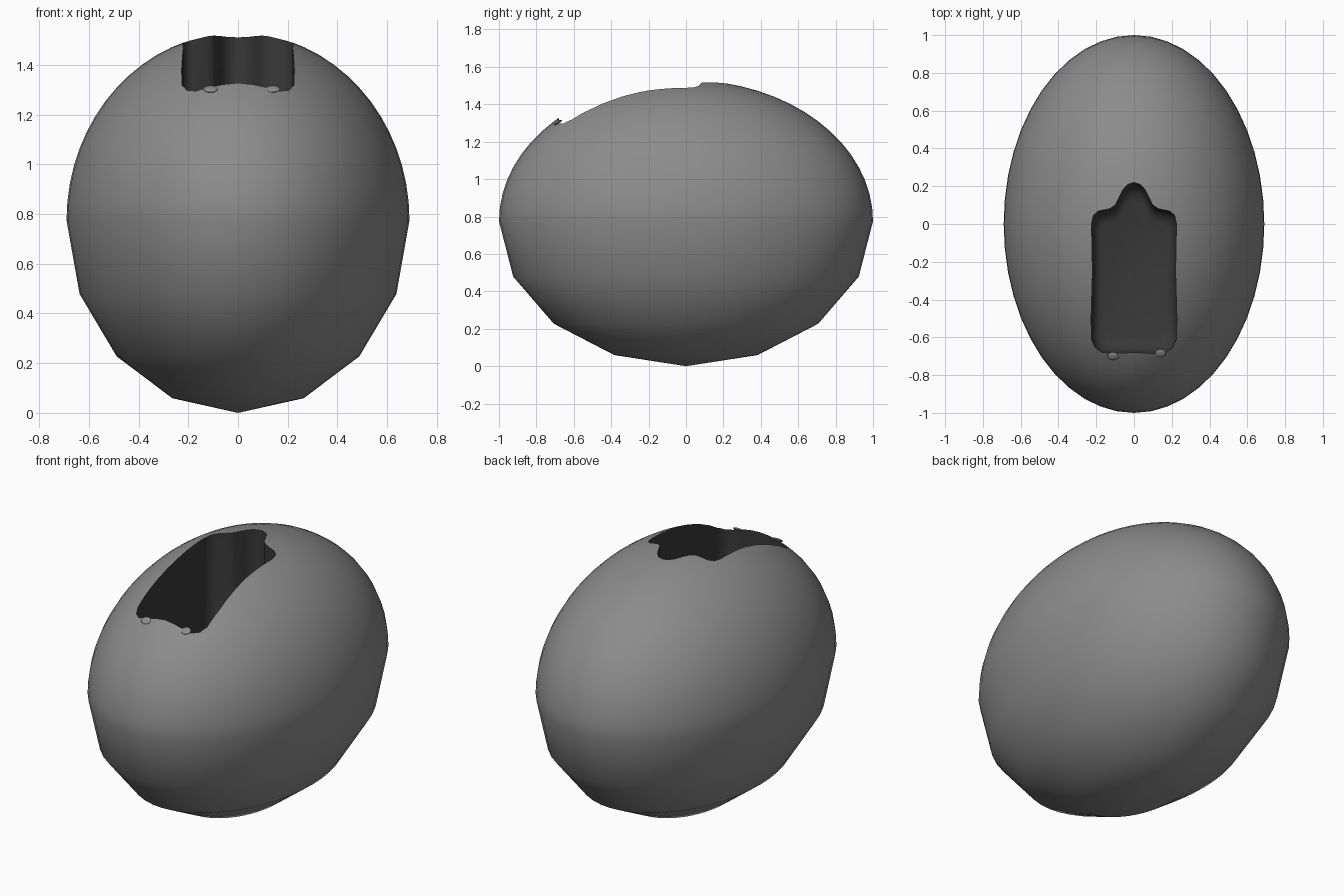
import bpy, bmesh, math

if "Cube" in bpy.data.objects:
    bpy.data.objects.remove(bpy.data.objects["Cube"])

RX, RY, MID, TOP = 0.69, 1.0, 0.775, 0.755
SEG = 48


def make_material(name, v):
    m = bpy.data.materials.new(name)
    m.diffuse_color = (v, v, v, 1)
    m.use_nodes = True
    m.node_tree.nodes["Principled BSDF"].inputs["Base Color"].default_value = m.diffuse_color
    return m


shell_mat = make_material("shell_grey", 0.26)
pocket_mat = make_material("pocket_dark", 0.04)


def make_object(name, bm, slot):
    bmesh.ops.recalc_face_normals(bm, faces=bm.faces[:])
    for f in bm.faces:
        f.material_index = slot
    mesh = bpy.data.meshes.new(name)
    bm.to_mesh(mesh)
    bm.free()
    mesh.materials.append(shell_mat)
    mesh.materials.append(pocket_mat)
    ob = bpy.data.objects.new(name, mesh)
    bpy.context.collection.objects.link(ob)
    return ob


# egg body: coarse rings below the middle, fine rings above
bm = bmesh.new()
angles = [-67.5, -45, -22.5] + [i * 90 / 16 for i in range(16)]
rings = []
for a in map(math.radians, angles):
    z = MID + math.sin(a) * (TOP if a > 0 else MID)
    r = math.cos(a)
    rings.append([bm.verts.new((RX * r * math.cos(t), RY * r * math.sin(t), z))
                  for t in (math.tau * i / SEG for i in range(SEG))])
south = bm.verts.new((0, 0, 0))
north = bm.verts.new((0, 0, MID + TOP))
for i in range(SEG):
    j = (i + 1) % SEG
    for lo, hi in zip(rings, rings[1:]):
        bm.faces.new((lo[i], lo[j], hi[j], hi[i]))
    bm.faces.new((south, rings[0][j], rings[0][i]))
    bm.faces.new((north, rings[-1][i], rings[-1][j]))
body = make_object("body", bm, 0)

# pocket cutter: mirrored half outline with a rounded notch at the back
half = [(0.10, -0.685), (0.17, -0.68), (0.205, -0.655), (0.225, -0.61),
        (0.227, -0.5), (0.22, -0.25), (0.225, 0.0), (0.215, 0.045),
        (0.19, 0.068), (0.13, 0.08), (0.10, 0.10), (0.08, 0.14),
        (0.06, 0.18), (0.035, 0.208)]
outline = [(0, -0.68)] + half + [(0, 0.22)] + [(-x, y) for x, y in reversed(half)]
bm = bmesh.new()
levels = []
# stacked outlines narrow towards the floor so its edge is rounded
for z, s in ((1.8, 1), (0.82, 1), (0.77, 0.97), (0.735, 0.91), (0.72, 0.8)):
    levels.append([bm.verts.new((x * s, -0.25 + (y + 0.25) * s, z)) for x, y in outline])
n = len(outline)
for a, b in zip(levels, levels[1:]):
    for i in range(n):
        bm.faces.new((a[i], a[(i + 1) % n], b[(i + 1) % n], b[i]))
bm.faces.new(levels[0])
bm.faces.new(levels[-1])
cutter = make_object("pocket_cutter", bm, 1)
cutter.hide_render = True

mod = body.modifiers.new("pocket", 'BOOLEAN')
mod.operation = 'DIFFERENCE'
mod.solver = 'EXACT'
mod.object = cutter
bpy.ops.object.select_all(action='DESELECT')
body.select_set(True)
bpy.context.view_layer.objects.active = body
bpy.ops.object.modifier_apply(modifier=mod.name)
bpy.data.objects.remove(cutter)
bpy.ops.object.shade_smooth_by_angle(angle=math.radians(50))

# small worn tabs on the front rim
for name, x, y in (("rim_tab_left", -0.11, -0.70), ("rim_tab_right", 0.14, -0.685)):
    bpy.ops.mesh.primitive_uv_sphere_add(segments=12, ring_count=6, radius=1,
                                         location=(x, y, 1.303))
    tab = bpy.context.object
    tab.name = name
    tab.scale = (0.03, 0.025, 0.008)
    tab.rotation_euler.x = math.radians(30)
    tab.data.materials.append(shell_mat)
    bpy.ops.object.shade_smooth()
